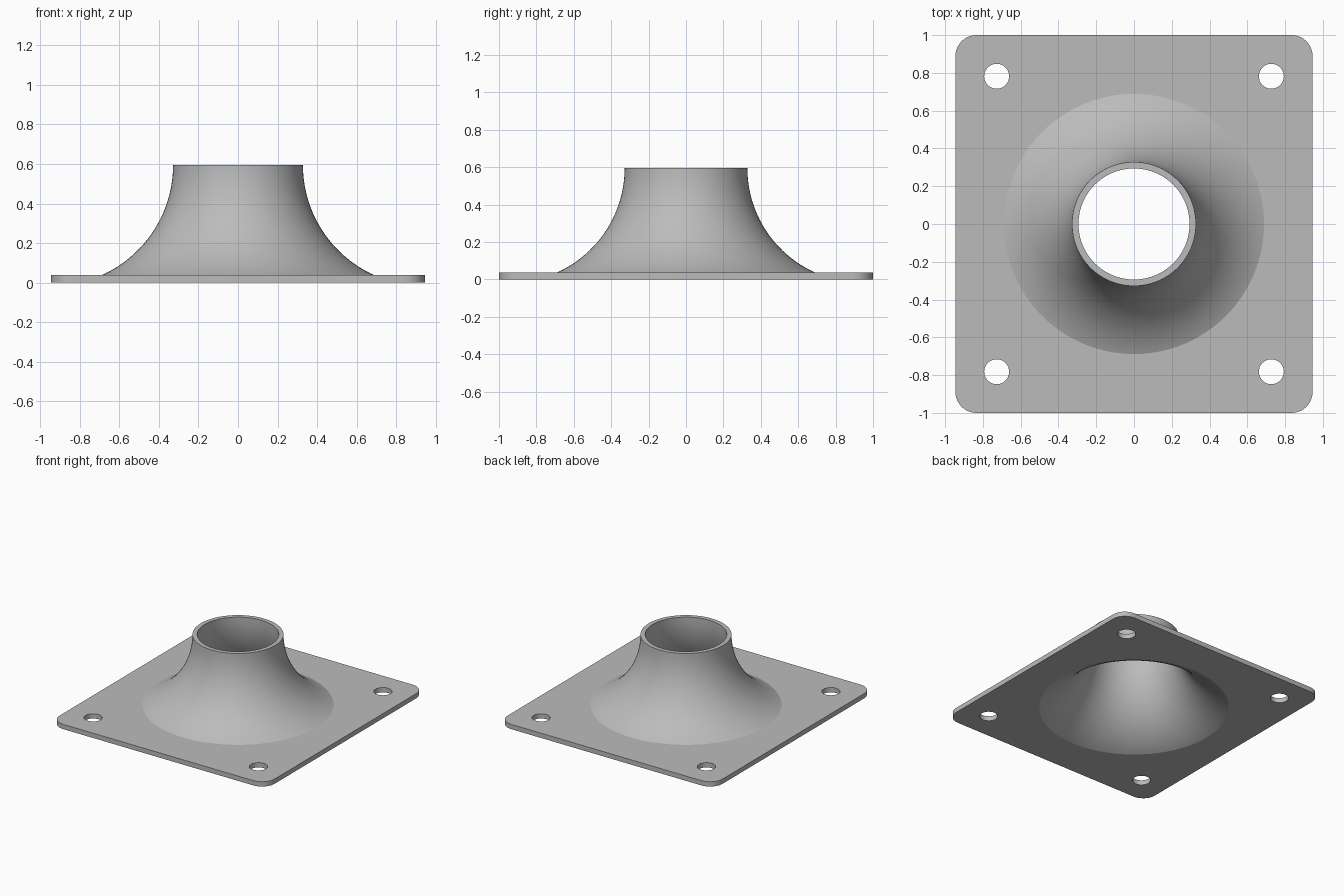
import bpy, bmesh
from math import sin, cos, pi, sqrt

if "Cube" in bpy.data.objects:
    bpy.data.objects.remove(bpy.data.objects["Cube"], do_unlink=True)

HALF_X, HALF_Y, CORNER = 0.945, 1.0, 0.11
THICK, HEIGHT = 0.038, 0.596
HOLE_X, HOLE_Y, HOLE_R = 0.727, 0.782, 0.066
FLARE_X, FLARE_R, WALL = 0.94, 0.612, 0.034   # centre and radius of the flare arc
SEGMENTS = 96

grey = bpy.data.materials.new("plain grey")
grey.use_nodes = True
grey.diffuse_color = (0.5, 0.5, 0.5, 1)
grey.node_tree.nodes["Principled BSDF"].inputs["Base Color"].default_value = grey.diffuse_color


def circle(radius, cx=0, cy=0, n=SEGMENTS):
    return [(cx + radius * cos(2 * pi * i / n), cy + radius * sin(2 * pi * i / n)) for i in range(n)]


def rounded_rectangle(steps=10):
    points = []
    for quarter, (sx, sy) in enumerate([(1, 1), (-1, 1), (-1, -1), (1, -1)]):
        for i in range(steps + 1):
            a = (quarter + i / steps) * pi / 2
            points.append((sx * (HALF_X - CORNER) + CORNER * cos(a),
                           sy * (HALF_Y - CORNER) + CORNER * sin(a)))
    return points


def ring(bm, points, z):
    return [bm.verts.new((x, y, z)) for x, y in points]


def wall(bm, low, high):
    for i in range(len(low)):
        bm.faces.new((low[i - 1], low[i], high[i], high[i - 1]))


def finish(bm, name):
    bmesh.ops.recalc_face_normals(bm, faces=bm.faces)
    mesh = bpy.data.meshes.new(name)
    bm.to_mesh(mesh)
    bm.free()
    mesh.materials.append(grey)
    obj = bpy.data.objects.new(name, mesh)
    bpy.context.collection.objects.link(obj)
    bpy.ops.object.select_all(action="DESELECT")
    obj.select_set(True)
    bpy.context.view_layer.objects.active = obj
    bpy.ops.object.shade_smooth_by_angle(angle=pi / 9)


def flare(z, radius):
    return FLARE_X - sqrt(radius ** 2 - (HEIGHT - z) ** 2)


bore_low, bore_high = flare(0, FLARE_R + WALL), flare(THICK, FLARE_R)

# Base plate: rounded outline, four bolt holes and the wide bore
bm = bmesh.new()
outlines = [(rounded_rectangle(),) * 2, (circle(bore_low), circle(bore_high))]
for sx in (-1, 1):
    for sy in (-1, 1):
        outlines.append((circle(HOLE_R, sx * HOLE_X, sy * HOLE_Y, 40),) * 2)
lows = [ring(bm, low, 0) for low, high in outlines]
highs = [ring(bm, high, THICK) for low, high in outlines]
for loops in (lows, highs):
    edges = [bm.edges.new((loop[i - 1], loop[i])) for loop in loops for i in range(len(loop))]
    bmesh.ops.triangle_fill(bm, use_beauty=True, edges=edges)
for low, high in zip(lows, highs):
    wall(bm, low, high)
finish(bm, "base_plate")

# Flared spout: inner arc up to the rim, outer arc back down
bm = bmesh.new()
STEPS = 24
profile = []
for start, radius, order in ((0, FLARE_R + WALL, 1), (THICK, FLARE_R, -1)):
    heights = [start + (HEIGHT - start) * sin(i / STEPS * pi / 2) ** 1.0 for i in range(STEPS + 1)]
    heights = [start + HEIGHT - z for z in heights]
    heights.sort(reverse=order < 0)
    profile += [(flare(z, radius), z) for z in heights]
rings = [ring(bm, circle(r), z) for r, z in profile]
for i in range(len(rings)):
    wall(bm, rings[i - 1], rings[i])
finish(bm, "flared_spout")
